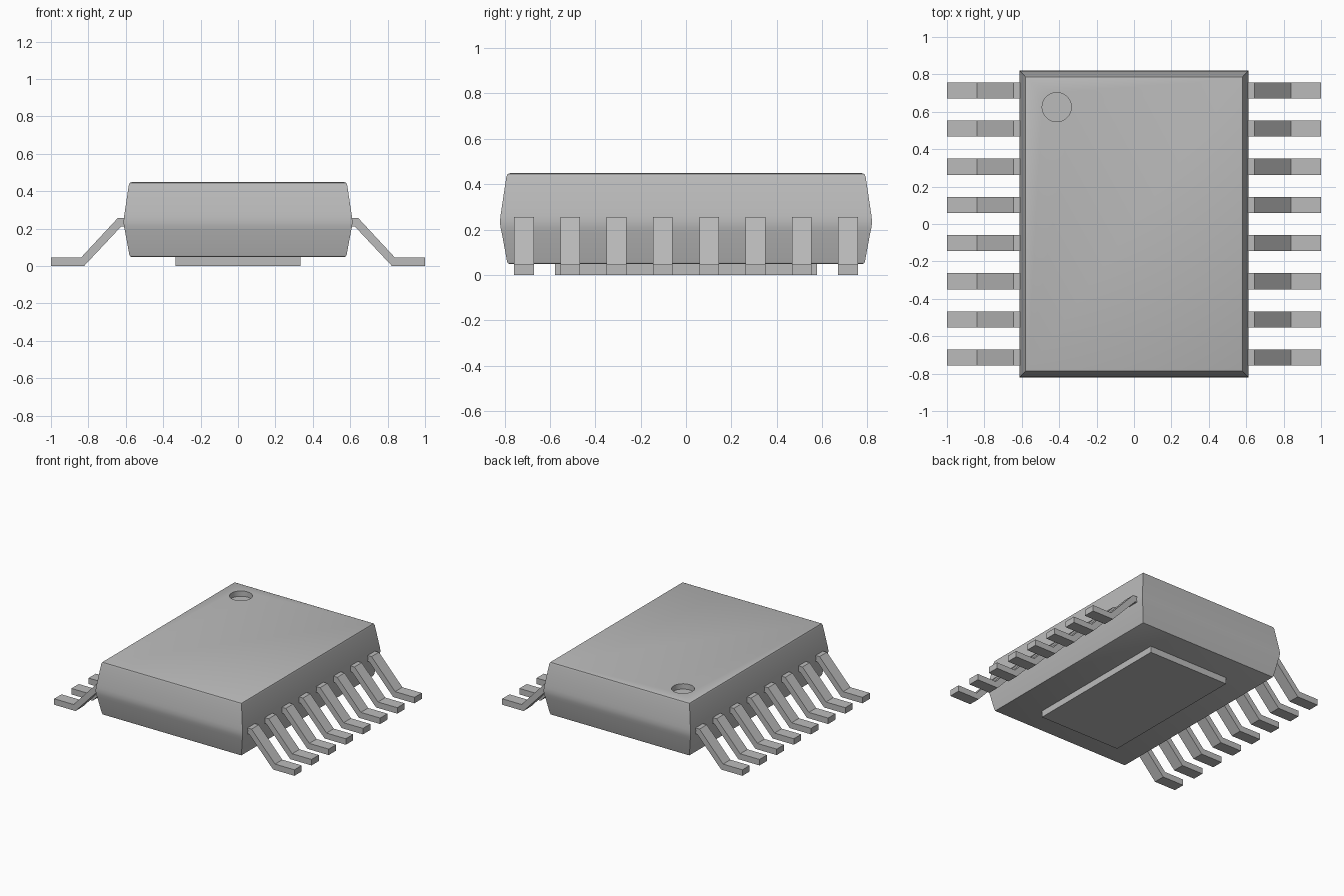
import bpy
import bmesh

old = bpy.data.objects.get("Cube")
if old:
    bpy.data.objects.remove(old, do_unlink=True)

grey = bpy.data.materials.new("plain grey")
grey.use_nodes = True
GREY = (0.5, 0.5, 0.5, 1)
grey.diffuse_color = GREY
grey.node_tree.nodes["Principled BSDF"].inputs["Base Color"].default_value = GREY


def add_object(name, bm):
    bmesh.ops.recalc_face_normals(bm, faces=bm.faces)
    mesh = bpy.data.meshes.new(name)
    bm.to_mesh(mesh)
    bm.free()
    mesh.materials.append(grey)
    obj = bpy.data.objects.new(name, mesh)
    bpy.context.collection.objects.link(obj)
    return obj


def loft(rings):
    """Join rings of equal length and cap both ends."""
    bm = bmesh.new()
    rows = [[bm.verts.new(p) for p in ring] for ring in rings]
    count = len(rows[0])
    for low, high in zip(rows, rows[1:]):
        for i in range(count):
            j = (i + 1) % count
            bm.faces.new((low[i], low[j], high[j], high[i]))
    bm.faces.new(rows[0])
    bm.faces.new(rows[-1])
    return bm


def rectangle(x, y, z):
    return [(-x, -y, z), (x, -y, z), (x, y, z), (-x, y, z)]


# Package body: height and inset of each rectangular section
sections = [(0.048, 0.042), (0.051, 0.035), (0.06, 0.031), (0.185, 0.008),
            (0.21, 0.002), (0.235, 0), (0.26, 0.002), (0.285, 0.006),
            (0.432, 0.028), (0.444, 0.033), (0.449, 0.045)]
body = add_object("body", loft([rectangle(0.612 - d, 0.82 - d, z) for z, d in sections]))

# Round marker recess in the top
bm = bmesh.new()
bmesh.ops.create_cone(bm, cap_ends=True, segments=48, radius1=0.078, radius2=0.078, depth=0.1)
bmesh.ops.translate(bm, verts=bm.verts, vec=(-0.413, 0.625, 0.459))
cutter = add_object("marker_cutter", bm)
cutter.hide_render = True
cut = body.modifiers.new("marker recess", "BOOLEAN")
cut.operation = "DIFFERENCE"
cut.solver = "EXACT"
cut.object = cutter
bpy.context.view_layer.objects.active = body
bpy.ops.object.select_all(action="DESELECT")
body.select_set(True)
bpy.ops.object.modifier_apply(modifier=cut.name)
bpy.data.objects.remove(cutter, do_unlink=True)
bpy.ops.object.shade_smooth_by_angle(angle=0.6)

# Thermal pad under the body
add_object("thermal_pad", loft([rectangle(0.335, 0.578, z) for z in (0, 0.06)]))

# Bent leads along both long sides
lead_profile = [(0.57, 0.256), (0.643, 0.256), (0.839, 0.045), (1, 0.045),
                (1, 0), (0.823, 0), (0.624, 0.212), (0.57, 0.212)]
PITCH, HALF_WIDTH = 0.204, 0.0435
for side, label in ((1, "left"), (-1, "right")):
    for n in range(8):
        y = (n - 3.5) * PITCH
        rings = [[(side * x, y + w, z) for x, z in lead_profile]
                 for w in (-HALF_WIDTH, HALF_WIDTH)]
        add_object(f"{label}_lead_{n + 1}", loft(rings))
